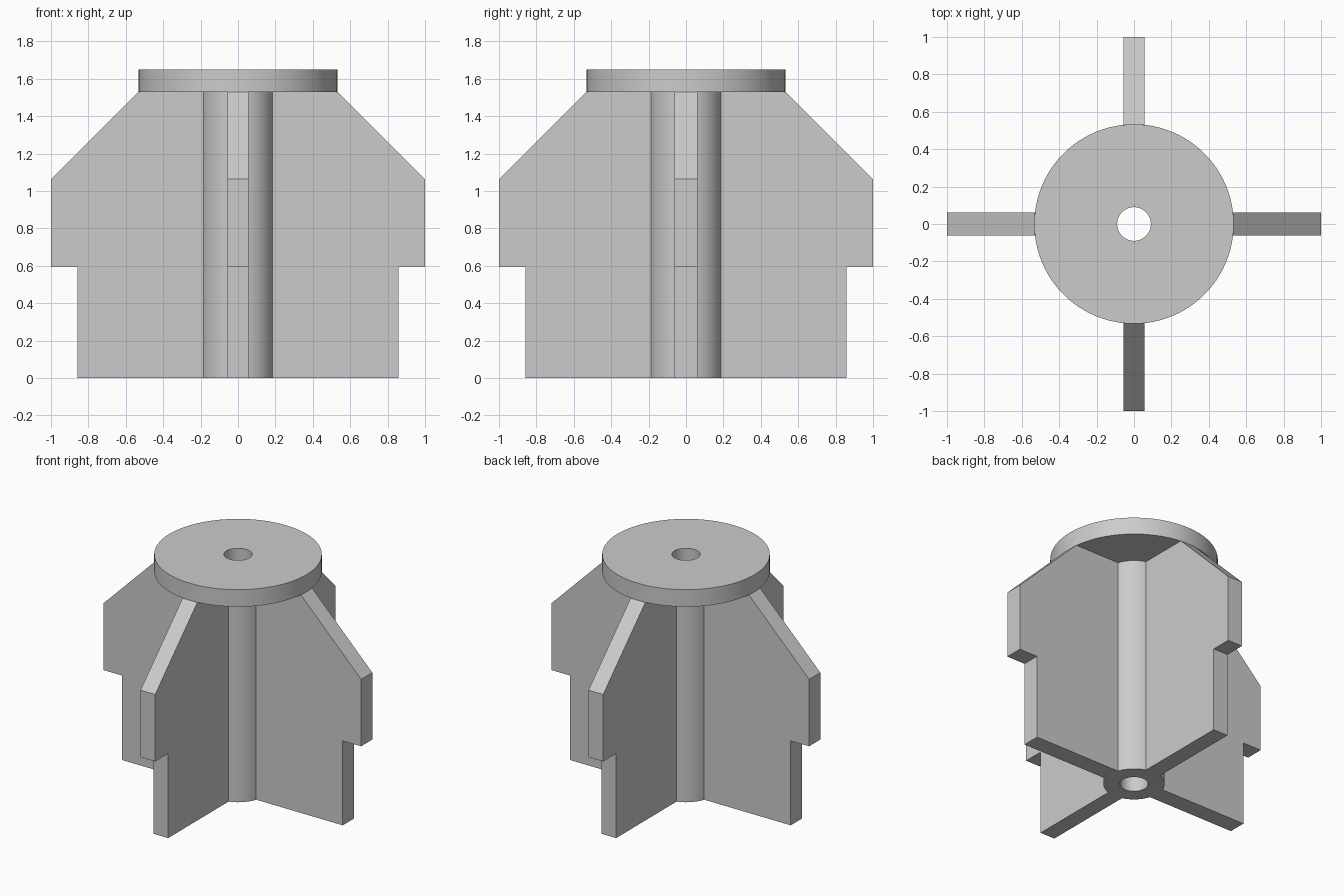
import bpy, bmesh, math
from mathutils import Matrix, Vector

cube = bpy.data.objects.get("Cube")
if cube:
    bpy.data.objects.remove(cube, do_unlink=True)

grey = bpy.data.materials.new("light grey")
grey.use_nodes = True
COLOUR = (0.6, 0.6, 0.6, 1)
grey.diffuse_color = COLOUR
grey.node_tree.nodes["Principled BSDF"].inputs["Base Color"].default_value = COLOUR


def finish(name, bm):
    bmesh.ops.recalc_face_normals(bm, faces=bm.faces)
    mesh = bpy.data.meshes.new(name)
    bm.to_mesh(mesh)
    bm.free()
    mesh.materials.append(grey)
    obj = bpy.data.objects.new(name, mesh)
    bpy.context.collection.objects.link(obj)
    return obj


def lathe(name, profile, steps=96):
    """Revolve a closed (radius, height) outline about z."""
    bm = bmesh.new()
    verts = [bm.verts.new((r, 0, z)) for r, z in profile]
    edges = [bm.edges.new((verts[i - 1], verts[i])) for i in range(len(verts))]
    bmesh.ops.spin(bm, geom=verts + edges, cent=(0, 0, 0), axis=(0, 0, 1),
                   angle=math.tau, steps=steps, use_merge=True)
    bmesh.ops.remove_doubles(bm, verts=bm.verts, dist=1e-4)
    obj = finish(name, bm)
    bpy.ops.object.select_all(action='DESELECT')
    obj.select_set(True)
    bpy.context.view_layer.objects.active = obj
    bpy.ops.object.shade_smooth_by_angle(angle=math.radians(30))


def fin(name, outline, thickness, turn):
    """Extrude a flat outline and turn it about z."""
    bm = bmesh.new()
    face = bm.faces.new([bm.verts.new((x, -thickness / 2, z)) for x, z in outline])
    extruded = bmesh.ops.extrude_face_region(bm, geom=[face])["geom"]
    bmesh.ops.translate(bm, vec=Vector((0, thickness, 0)),
                        verts=[v for v in extruded if isinstance(v, bmesh.types.BMVert)])
    bmesh.ops.rotate(bm, verts=bm.verts, cent=(0, 0, 0),
                     matrix=Matrix.Rotation(turn, 3, 'Z'))
    finish(name, bm)


# Hollow core and round cap, one continuous bored piece
HOLE, CORE, CAP = 0.09, 0.195, 0.533
BASE, SHOULDER, TOP = 0, 1.53, 1.65
lathe("core_and_cap", [(HOLE, BASE), (CORE, BASE), (CORE, SHOULDER),
                       (CAP, SHOULDER), (CAP, TOP), (HOLE, TOP)])

# Four stepped fins with sloping upper edges
outline = [(0.185, BASE), (0.857, BASE), (0.857, 0.593), (1, 0.593),
           (1, 1.063), (CAP, SHOULDER), (0.185, SHOULDER)]
for i, side in enumerate(("left", "back", "right", "front")):
    fin(side + "_fin", outline, (0.124, 0.114)[i % 2], i * math.pi / 2)
